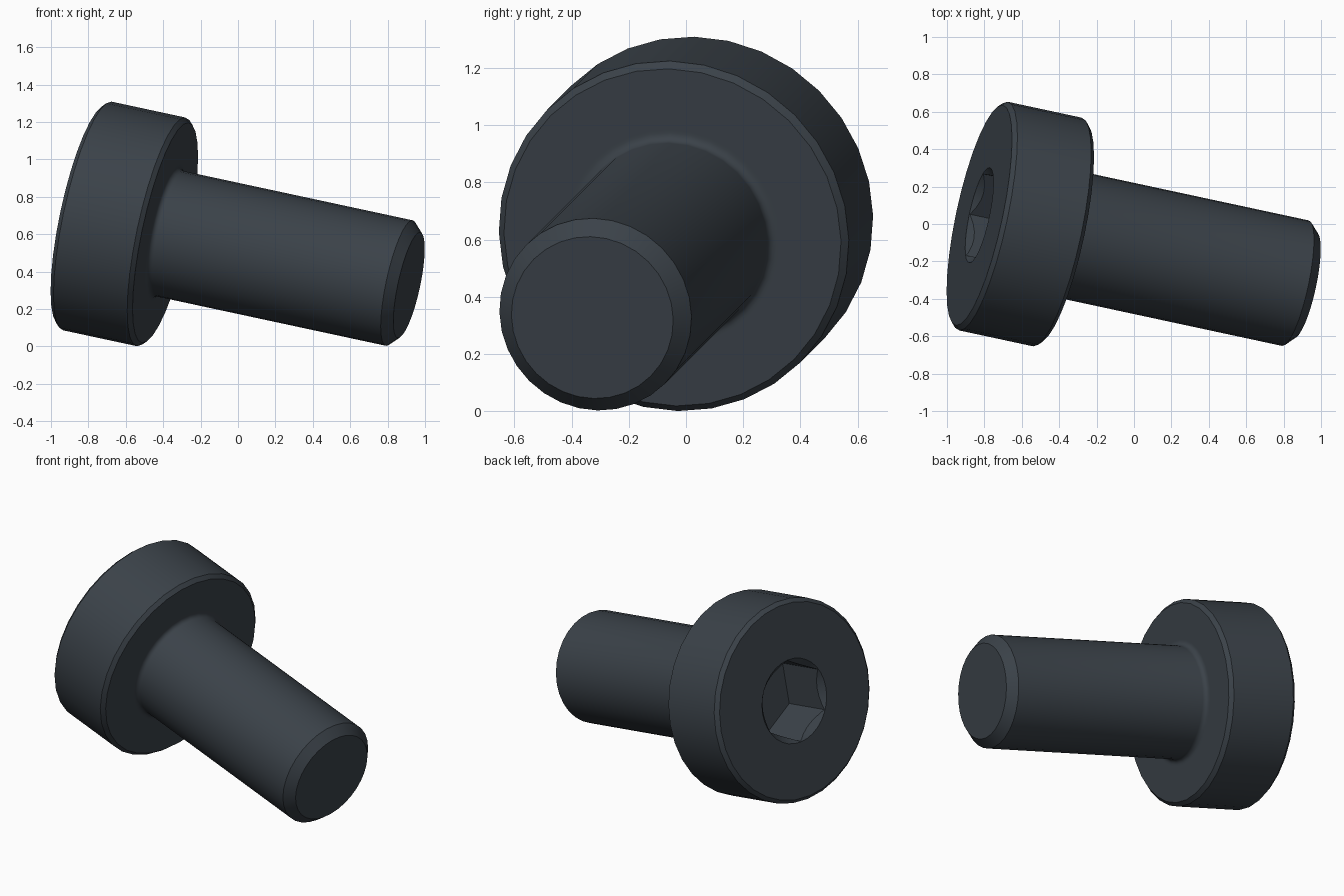
import bpy
import bmesh
from math import sin, cos, pi, tau, radians
from mathutils import Vector

cube = bpy.data.objects.get("Cube")
if cube:
    bpy.data.objects.remove(cube, do_unlink=True)

# Dark blue-grey steel
steel = bpy.data.materials.new("dark steel")
steel.use_nodes = True
colour = (0.043, 0.054, 0.066, 1)
steel.diffuse_color = colour
steel.node_tree.nodes["Principled BSDF"].inputs["Base Color"].default_value = colour

# Screw axis runs from the centre of the head face towards the tip
AXIS = Vector((1, -0.215, -0.215)).normalized()
START = Vector((-0.827, 0.047, 0.702))
TURN = Vector((1, 0, 0)).rotation_difference(AXIS)


def lathe(name, profile, sides):
    """Revolve (distance, radius) points about the screw axis and cap the ends."""
    bm = bmesh.new()
    rings = [[bm.verts.new((s, r * sin(tau * i / sides), r * cos(tau * i / sides)))
              for i in range(sides)] for s, r in profile]
    for a, b in zip(rings, rings[1:]):
        for i in range(sides):
            j = (i + 1) % sides
            bm.faces.new((a[i], a[j], b[j], b[i]))
    bm.faces.new(rings[0])
    bm.faces.new(rings[-1])
    bmesh.ops.recalc_face_normals(bm, faces=bm.faces)
    mesh = bpy.data.meshes.new(name)
    bm.to_mesh(mesh)
    bm.free()
    mesh.materials.append(steel)
    obj = bpy.data.objects.new(name, mesh)
    obj.rotation_mode = 'QUATERNION'
    obj.rotation_quaternion = TURN
    obj.location = START
    bpy.context.collection.objects.link(obj)
    return obj


# Head and shank in one profile, with chamfers and a fillet under the head
HEAD_R, SHANK_R, HEAD_H, LENGTH = 0.625, 0.343, 0.458, 1.82
EDGE, TIP, FILLET = 0.023, 0.054, 0.03
profile = [(0, HEAD_R - EDGE), (EDGE, HEAD_R),
           (HEAD_H - EDGE, HEAD_R), (HEAD_H, HEAD_R - EDGE),
           (HEAD_H, SHANK_R + FILLET + 0.01)]
for k in range(5):
    a = k * pi / 8
    profile.append((HEAD_H + FILLET * (1 - cos(a)),
                    SHANK_R + FILLET * (1 - sin(a))))
profile += [(LENGTH - TIP, SHANK_R), (LENGTH, SHANK_R - TIP)]
screw = lathe("screw_body", profile, 32)

# Hex socket with a conical lead-in
SOCKET_R, SOCKET_DEPTH = 0.26, 0.32
cutters = [
    lathe("hex_cutter", [(-0.1, SOCKET_R - 0.003), (SOCKET_DEPTH, SOCKET_R - 0.003)], 6),
    lathe("lead_in_cutter", [(-0.05, SOCKET_R + 0.05), (0.1, SOCKET_R - 0.1)], 32),
]
bpy.ops.object.select_all(action='DESELECT')
screw.select_set(True)
bpy.context.view_layer.objects.active = screw
for cutter in cutters:
    cutter.hide_render = True
    mod = screw.modifiers.new("socket", 'BOOLEAN')
    mod.operation = 'DIFFERENCE'
    mod.solver = 'EXACT'
    mod.object = cutter
    bpy.ops.object.modifier_apply(modifier=mod.name)
    bpy.data.objects.remove(cutter, do_unlink=True)

bpy.ops.object.shade_smooth_by_angle(angle=radians(30))
